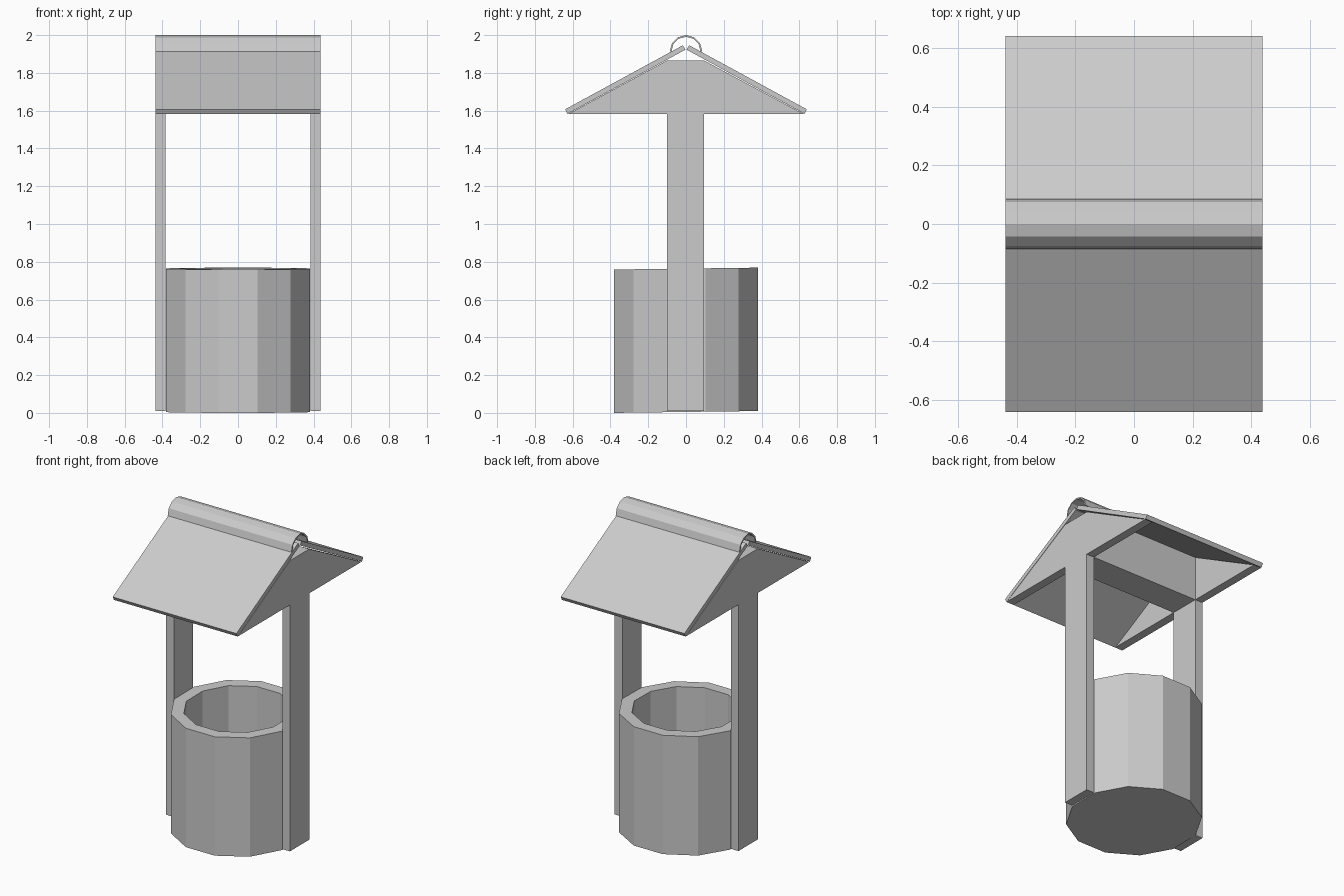
import bpy, bmesh, math

if "Cube" in bpy.data.objects:
    bpy.data.objects.remove(bpy.data.objects["Cube"])


def new_object(name, bm):
    bmesh.ops.recalc_face_normals(bm, faces=bm.faces)
    mesh = bpy.data.meshes.new(name)
    bm.to_mesh(mesh)
    bm.free()
    obj = bpy.data.objects.new(name, mesh)
    bpy.context.collection.objects.link(obj)
    return obj


def prism(name, profile, x0, x1):
    """Extrude a (y, z) outline along x."""
    bm = bmesh.new()
    face = bm.faces.new([bm.verts.new((x0, y, z)) for y, z in profile])
    out = bmesh.ops.extrude_face_region(bm, geom=[face])
    moved = [v for v in out["geom"] if isinstance(v, bmesh.types.BMVert)]
    bmesh.ops.translate(bm, verts=moved, vec=(x1 - x0, 0, 0))
    return new_object(name, bm)


# Twelve-sided well wall, hollow, with a closed bottom and slightly tilted rim
bm = bmesh.new()
rings = []
for radius, z in ((0.394, 0.005), (0.394, 0.764), (0.318, 0.764), (0.318, 0.05)):
    ring = []
    for i in range(12):
        a = math.radians(15 + 30 * i)
        x, y = radius * math.cos(a), radius * math.sin(a)
        ring.append(bm.verts.new((x, y, z + 0.013 * y)))
    rings.append(ring)
for lower, upper in zip(rings, rings[1:]):
    for i in range(12):
        j = (i + 1) % 12
        bm.faces.new((lower[i], lower[j], upper[j], upper[i]))
bm.faces.new(rings[0])
bm.faces.new(rings[-1])
new_object("well_wall", bm)

# Posts that widen into the gable ends
gable = [(-0.1, 0.01), (0.095, 0.01), (0.095, 1.583), (0.622, 1.583),
         (0.095, 1.866), (-0.1, 1.866), (-0.622, 1.583), (-0.1, 1.583)]
for side, x0, x1 in (("left", -0.437, -0.383), ("right", 0.383, 0.437)):
    prism(side + "_post_and_gable", gable, x0, x1)

# Deep beam between the posts
prism("cross_beam", [(-0.1, 1.583), (0.095, 1.583), (0.095, 1.866), (-0.1, 1.866)],
      -0.383, 0.383)

# Sloping roof boards
for side, s in (("front", -1), ("back", 1)):
    board = [(0.017, 1.946), (0.64, 1.607), (0.627, 1.583), (0.003, 1.923)]
    prism(side + "_roof", [(s * y, z) for y, z in board], -0.437, 0.437)

# Half-round ridge cap
arc = [math.radians(30 * i) for i in range(7)]
cap = [(r * math.cos(a), 1.914 + r * math.sin(a))
       for r, angles in ((0.086, arc), (0.077, arc[::-1])) for a in angles]
prism("ridge_cap", cap, -0.437, 0.437)
